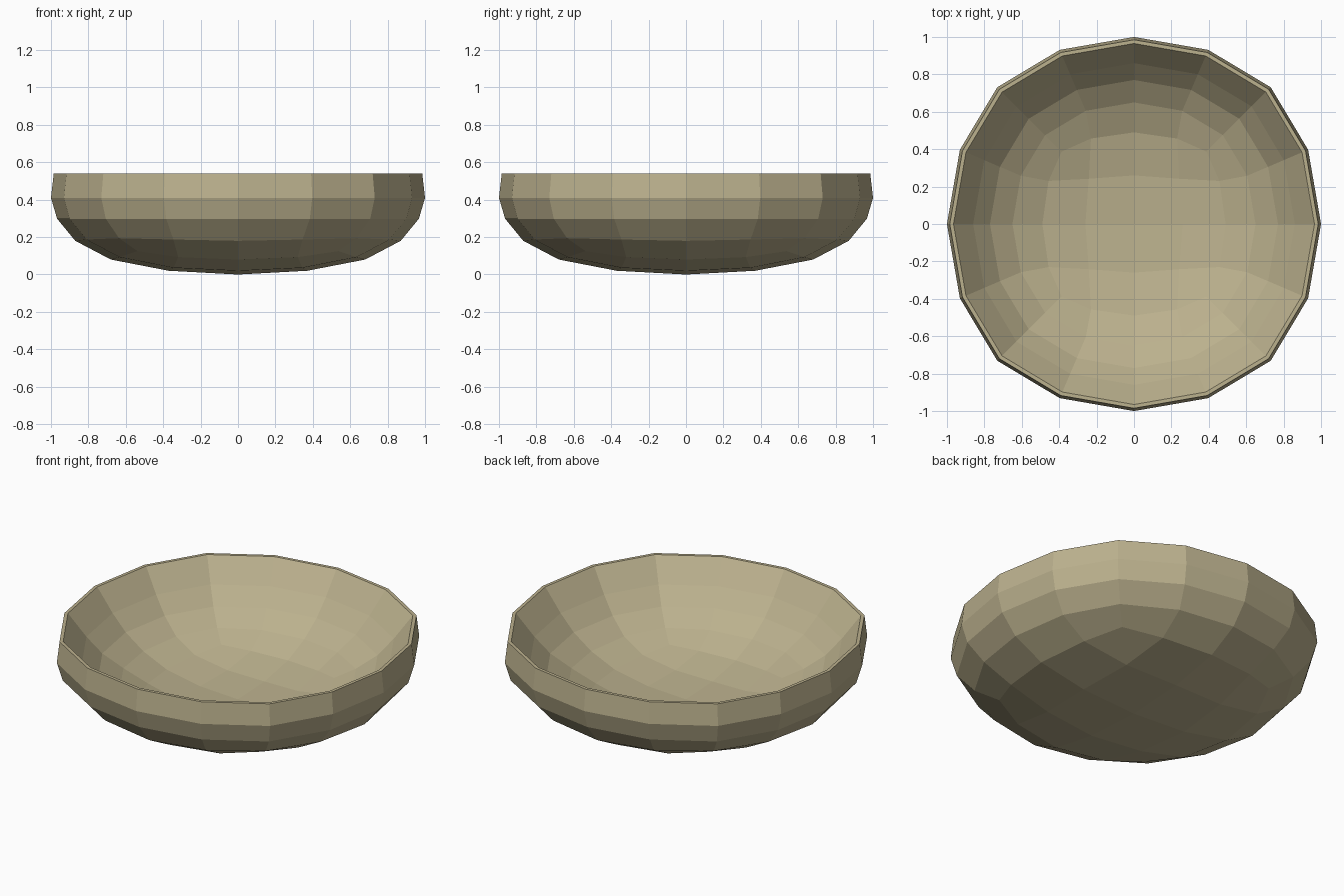
import bpy, bmesh

if "Cube" in bpy.data.objects:
    bpy.data.objects.remove(bpy.data.objects["Cube"])

bm = bmesh.new()

# Walk round the border of a 4 x 4 grid: 16 columns of the bowl
BORDER = ([(2, j) for j in range(-2, 2)] + [(i, 2) for i in range(2, -2, -1)]
          + [(-2, j) for j in range(2, -2, -1)] + [(i, -2) for i in range(-2, 2)])


def place(i, j, r, z, shape, lift):
    """Point of a rounded-square ring; shape = (off long, off short, corner)."""
    s = lambda v: (v > 0) - (v < 0)
    a, b = abs(i), abs(j)
    if a == b:
        return bm.verts.new((s(i) * r * shape[2], s(j) * r * shape[2], z + lift[1]))
    if min(a, b) == 0:
        return bm.verts.new((s(i) * r, s(j) * r, z))
    lo, sh = shape[0] * r, shape[1] * r
    x, y = (lo, sh) if a > b else (sh, lo)
    return bm.verts.new((s(i) * x, s(j) * y, z + lift[0]))


def shell(profile, k, inward):
    """Quad-grid floor plus rings of wall; returns the rim ring."""
    def quad(vs):
        bm.faces.new(vs if inward else vs[::-1])
    (z0, (r1, z1), (r2, z2)), walls = profile[:3], profile[3:]
    grid = {(0, 0): bm.verts.new((0, 0, z0))}
    for i in range(-2, 3):
        for j in range(-2, 3):
            m = max(abs(i), abs(j))
            if m == 1:
                grid[i, j] = place(i, j, r1, z1, (1, 1, .93), (0, .016 * k))
            elif m == 2:
                grid[i, j] = place(i, j, r2, z2, (.932, .47, .79), (.013 * k, .045 * k))
    for i in range(-2, 2):
        for j in range(-2, 2):
            quad([grid[i, j], grid[i + 1, j], grid[i + 1, j + 1], grid[i, j + 1]])
    ring = [grid[c] for c in BORDER]
    for n, (r, z) in enumerate(walls):
        lift = (.007 * k, .014 * k) if n == 0 else (0, 0)
        new = [place(i, j, r, z, (.931, .397, .731), lift) for i, j in BORDER]
        for c in range(16):
            d = (c + 1) % 16
            quad([ring[c], ring[d], new[d], new[c]])
        ring = new
    return ring


# Outer skin, shallower inner dish, flat rim between them
outer = shell([0, (.37, .02), (.68, .08), (.87, .18), (.967, .298), (1.0, .41), (.985, .54)], 1, False)
inner = shell([.10, (.26, .112), (.49, .155), (.65, .225), (.77, .31), (.86, .405), (.965, .54)], .75, True)
for c in range(16):
    d = (c + 1) % 16
    bm.faces.new([outer[c], outer[d], inner[d], inner[c]])
bmesh.ops.recalc_face_normals(bm, faces=bm.faces)

mesh = bpy.data.meshes.new("bowl")
bm.to_mesh(mesh)
bm.free()
bowl = bpy.data.objects.new("bowl", mesh)
bpy.context.collection.objects.link(bowl)

clay = bpy.data.materials.new("clay")
clay.diffuse_color = (.5, .44, .27, 1)
clay.use_nodes = True
clay.node_tree.nodes["Principled BSDF"].inputs["Base Color"].default_value = clay.diffuse_color
mesh.materials.append(clay)
